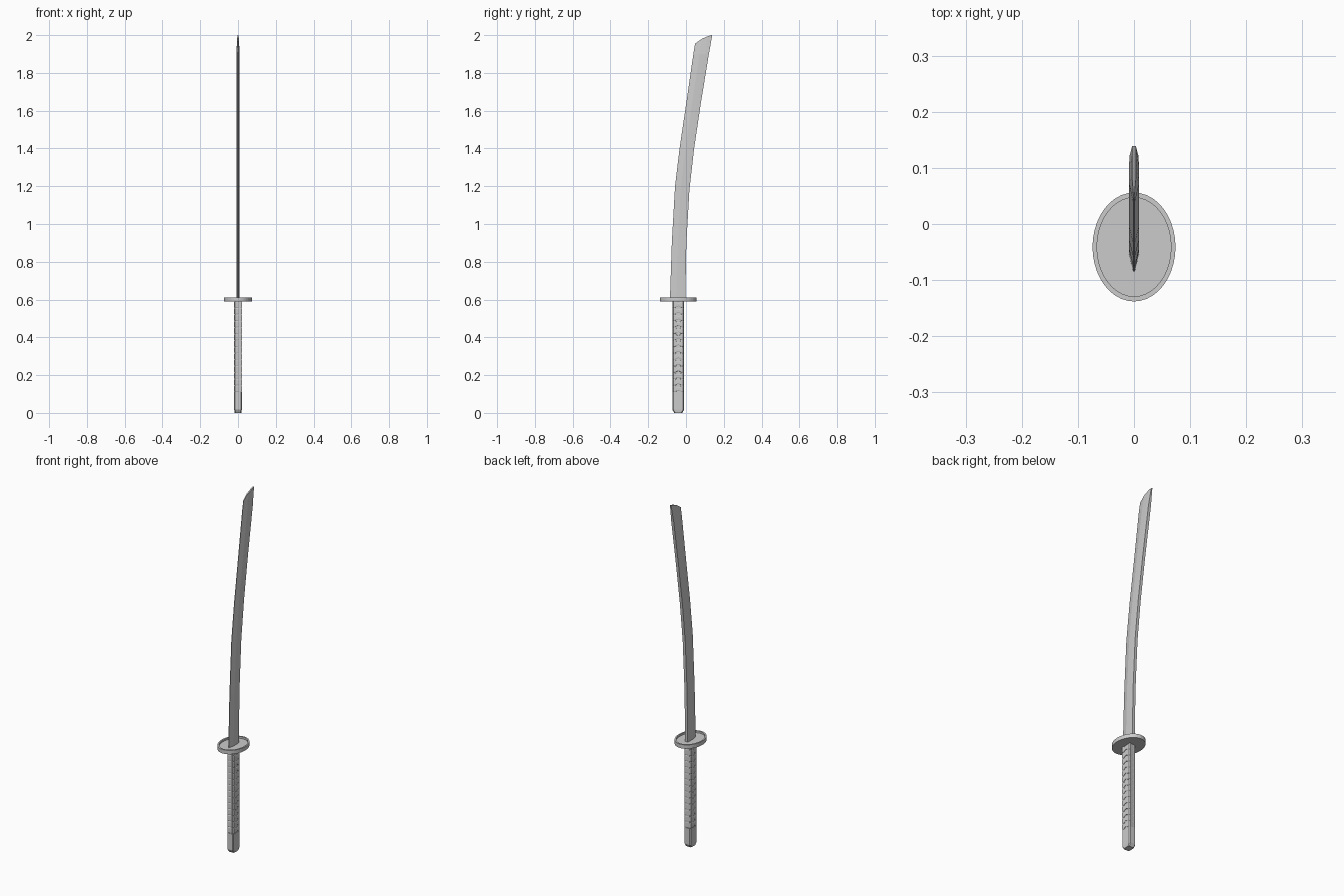
import bpy, math

if "Cube" in bpy.data.objects:
    bpy.data.objects.remove(bpy.data.objects["Cube"])

CY = -0.041  # handle and guard centre line in y


def add_mesh(name, verts, faces):
    me = bpy.data.meshes.new(name)
    me.from_pydata(verts, [], faces)
    me.update()
    ob = bpy.data.objects.new(name, me)
    bpy.context.collection.objects.link(ob)
    return ob


def loft(name, rings, caps=True):
    """Skin a list of equal-length counter-clockwise rings."""
    n = len(rings[0])
    verts = [p for r in rings for p in r]
    faces = []
    for k in range(len(rings) - 1):
        a, b = k * n, (k + 1) * n
        faces += [(a + i, a + (i + 1) % n, b + (i + 1) % n, b + i) for i in range(n)]
    if caps:
        faces.append(tuple(reversed(range(n))))
        faces.append(tuple(range((len(rings) - 1) * n, len(rings) * n)))
    return add_mesh(name, verts, faces)


# Blade: cutting edge (y, z), back (y, z), thickness factor
stations = [
    (-0.085, 0.60, -0.004, 0.60, 1),
    (-0.075, 0.90, 0.002, 0.90, 1),
    (-0.058, 1.20, 0.018, 1.18, 1),
    (-0.034, 1.40, 0.043, 1.40, 1),
    (0.000, 1.63, 0.077, 1.63, 1),
    (0.039, 1.90, 0.121, 1.90, 1),
    (0.048, 1.955, 0.139, 2.00, 0.4),
]
section = [(0, 0.0015), (0.4, 0.009), (0.75, 0.009), (1, 0.008)]
rings = []
for i, (ye, ze, yb, zb, s) in enumerate(stations):
    bow = 0.008 if i == len(stations) - 1 else 0
    half = [(x * s, ye + (yb - ye) * t, ze + (zb - ze) * t + bow * math.sin(math.pi * t))
            for t, x in section]
    rings.append(half + [(-x, y, z) for x, y, z in reversed(half)])
loft("blade", rings)


# Guard: oval plate with a raised rim
def oval(rx, ry, z, n=40):
    return [(rx * math.cos(2 * math.pi * i / n), CY + ry * math.sin(2 * math.pi * i / n), z)
            for i in range(n)]


loft("guard", [oval(0.074, 0.097, 0.59), oval(0.074, 0.097, 0.612),
               oval(0.066, 0.088, 0.612), oval(0.066, 0.088, 0.602)])


# Handle: chamfered rectangular section
def grip(hx, hy, z, c=0.005):
    pts = [(hx, -hy + c), (hx, hy - c), (hx - c, hy), (-hx + c, hy),
           (-hx, hy - c), (-hx, -hy + c), (-hx + c, -hy), (hx - c, -hy)]
    return [(x, CY + y, z) for x, y in pts]


loft("handle_core", [grip(0.017, 0.028, 0.10), grip(0.017, 0.028, 0.59)])
loft("pommel", [grip(0.018, 0.021, 0.0), grip(0.020, 0.031, 0.017), grip(0.020, 0.031, 0.11)])

# Wrap bands: narrowing at the middle of each side to leave lens-shaped openings
HX, HY = 0.0205, 0.0315
side = [(HX, -0.026, 1), (HX, -0.018, 0.97), (HX, -0.009, 0.62), (HX, 0, 0.45),
        (HX, 0.009, 0.62), (HX, 0.018, 0.97), (HX, 0.026, 1), (HX - 0.005, HY, 1)]
outline = side + [(-x, -y, f) for x, y, f in side]
COUNT = 14
pitch = (0.59 - 0.11) / COUNT
for k in range(COUNT):
    zc = 0.11 + pitch * (k + 0.5)
    layers = []
    for inset, h in ((0.0035, -0.5), (0.0015, -0.5), (0, -0.36),
                     (0, 0.36), (0.0015, 0.5), (0.0035, 0.5)):
        layers.append([(x * (1 - inset / HX), CY + y * (1 - inset / HY), zc + h * pitch * f)
                       for x, y, f in outline])
    loft("wrap_band", layers, caps=False)
